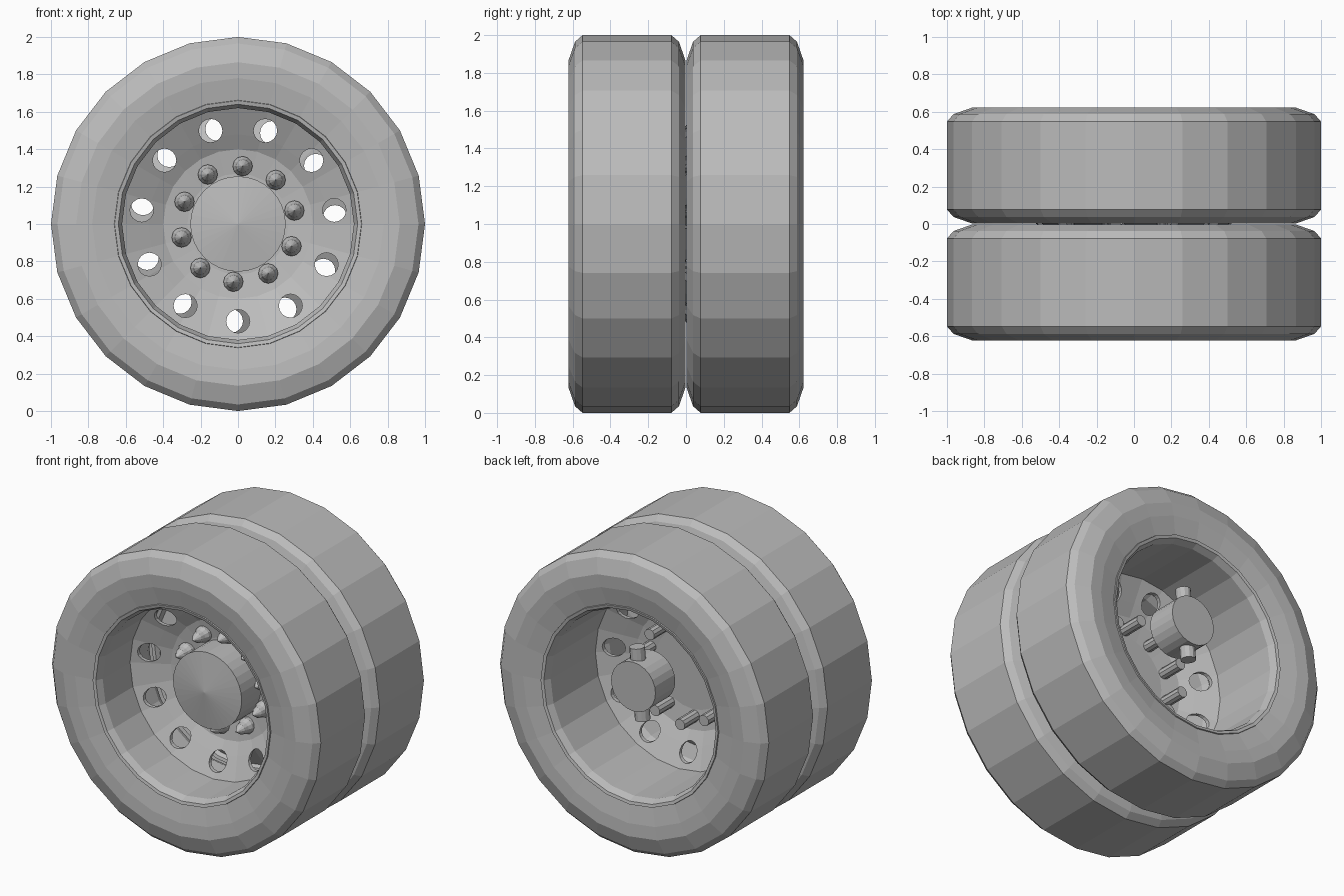
import bpy, bmesh, math
from mathutils import Matrix, Vector

cube = bpy.data.objects.get("Cube")
if cube:
    bpy.data.objects.remove(cube, do_unlink=True)

grey = bpy.data.materials.new("plain grey")
grey.use_nodes = True
grey.diffuse_color = (0.5, 0.5, 0.5, 1)
grey.node_tree.nodes["Principled BSDF"].inputs["Base Color"].default_value = (0.5, 0.5, 0.5, 1)

AXLE = Vector((0, 0, 1))


def finish(name, bm):
    bmesh.ops.remove_doubles(bm, verts=bm.verts, dist=1e-5)
    bmesh.ops.recalc_face_normals(bm, faces=bm.faces)
    mesh = bpy.data.meshes.new(name)
    bm.to_mesh(mesh)
    bm.free()
    mesh.materials.append(grey)
    obj = bpy.data.objects.new(name, mesh)
    bpy.context.collection.objects.link(obj)
    return obj


def spin(bm, profile, sides, centre=AXLE, closed=False):
    """Turn a profile of (radius, y) points around the y direction."""
    rings = []
    for i in range(sides):
        a = math.tau * i / sides
        rings.append([bm.verts.new(centre + Vector((r * math.sin(a), y, r * math.cos(a))))
                      for r, y in profile])
    count = len(profile)
    for i in range(sides):
        p, q = rings[i], rings[(i + 1) % sides]
        for j in range(count if closed else count - 1):
            k = (j + 1) % count
            bm.faces.new((p[j], p[k], q[k], q[j]))
    bmesh.ops.dissolve_degenerate(bm, edges=bm.edges, dist=1e-5)


def lathe(name, profile, sides, centre=AXLE, closed=False):
    bm = bmesh.new()
    spin(bm, profile, sides, centre, closed)
    return finish(name, bm)


def around(radius, count, start):
    """Points spaced evenly on a circle about the axle."""
    for i in range(count):
        a = math.radians(start) + math.tau * i / count
        yield AXLE + Vector((radius * math.cos(a), 0, radius * math.sin(a)))


def pierced_disc(name, side, turn):
    """Dished wheel disc with a ring of hand holes; side is -1 front, 1 rear."""
    outline = [(0, .03), (.27, .03), (.4, .05), (.48, .095), (.63, .175)]
    outline += [(r, y - .025) for r, y in reversed(outline)]
    disc = lathe(name, [(r, -.092 + side * y) for r, y in outline], 24)
    bm = bmesh.new()
    for c in around(.52, 11, -90 + turn):
        spin(bm, [(0, -.5), (.063, -.5), (.063, .5), (0, .5)], 16, c)
    cutter = finish("hole_cutter", bm)
    cutter.hide_render = True
    mod = disc.modifiers.new("holes", "BOOLEAN")
    mod.operation, mod.solver, mod.object = "DIFFERENCE", "EXACT", cutter
    bpy.context.view_layer.update()
    cut = bpy.data.meshes.new_from_object(
        disc.evaluated_get(bpy.context.evaluated_depsgraph_get()))
    disc.modifiers.clear()
    disc.data = cut
    bpy.data.objects.remove(cutter, do_unlink=True)


# Tyres and rims, one pair for each wheel
half = [(.65, .28), (.78, .305), (.865, .31), (.965, .275), (1, .235)]
tyre = half + [(r, -y) for r, y in reversed(half)]
rim = [(.665, .27), (.66, .29), (.64, .285), (.62, .24)]
rim += [(r, -y) for r, y in reversed(rim)]
for label, side, turn in (("front", -1, 0), ("rear", 1, -4)):
    mid = AXLE + Vector((0, side * .3125, 0))
    lathe(label + "_tyre", tyre, 24, mid, closed=True)
    lathe(label + "_rim", rim, 24, mid, closed=True)
    pierced_disc(label + "_disc", side, turn)

# Hub cap with a shallow cone
lathe("hub_cap", [(0, -.1), (.255, -.1), (.255, -.325), (0, -.36)], 32)

# Pointed nuts on studs that pass through both discs
bm = bmesh.new()
for c in around(.31, 10, 85.4):
    spin(bm, [(0, -.1), (.053, -.1), (.053, -.15), (.04, -.175), (.034, -.205), (0, -.255)], 12, c)
    spin(bm, [(0, -.1), (.037, -.1), (.037, .1), (0, .1)], 10, c)
finish("wheel_nuts", bm)

# Axle end with a cross pin at the back
hub = AXLE + Vector((0, 0, .115))
lathe("axle_end", [(0, .35), (.165, .35), (.165, .56), (0, .56)], 24, hub)
bm = bmesh.new()
bmesh.ops.create_cone(bm, cap_ends=True, segments=12, radius1=.048, radius2=.048, depth=.48,
                      matrix=Matrix.Translation(hub + Vector((0, .49, 0)))
                      @ Matrix.Rotation(math.radians(5), 4, "Y"))
finish("cross_pin", bm)
